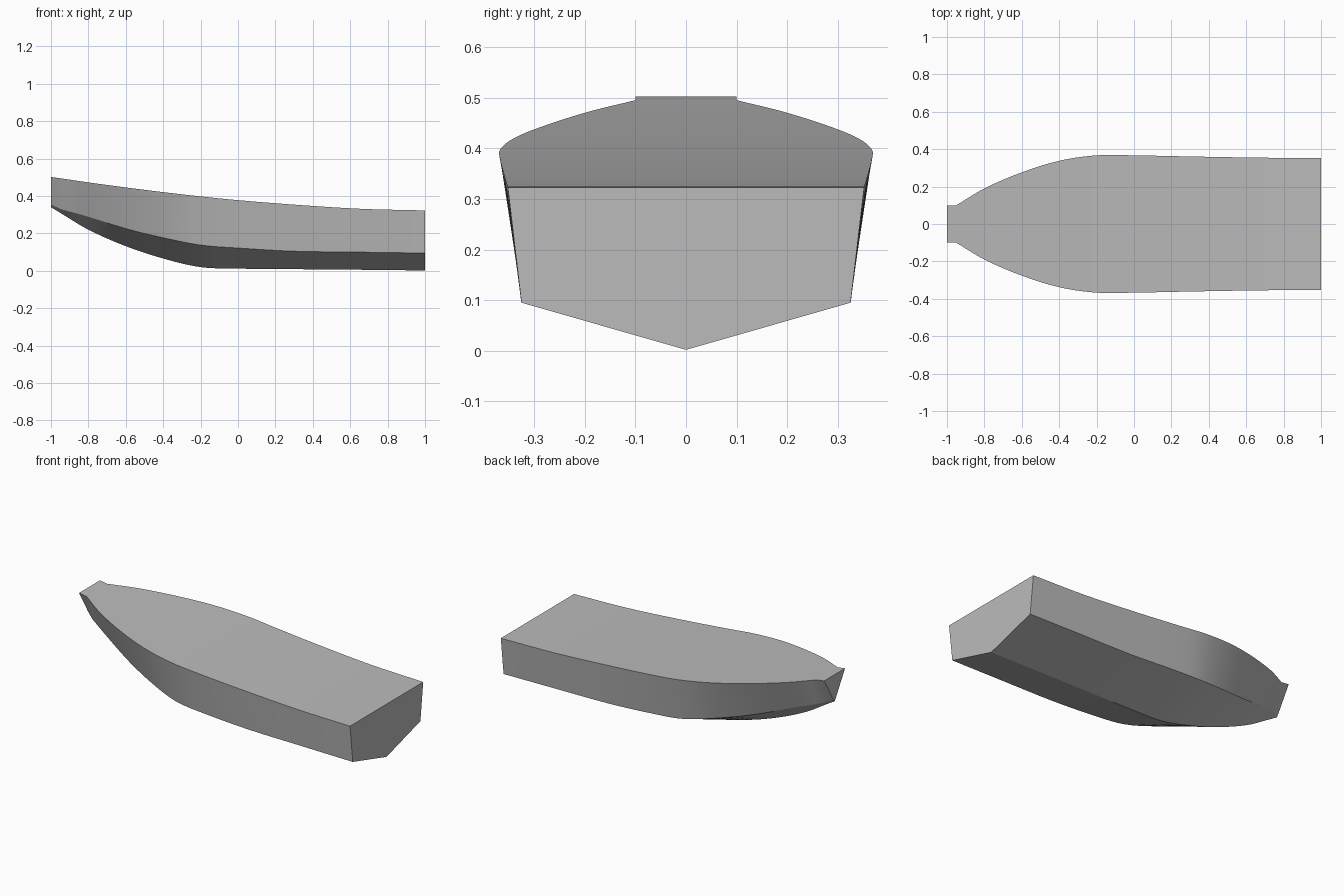
import bpy, bmesh, math

# Remove the default cube
cube = bpy.data.objects.get("Cube")
if cube:
    bpy.data.objects.remove(cube, do_unlink=True)

# Hull lines at shared stations, bow to stern
stations = [-1, -.95, -.8, -.6, -.4, -.2, 0, .3, .65, 1]
sheer_width = [.1, .1, .19, .276, .338, .367, .367, .361, .355, .352]
sheer_height = [.502, .495, .473, .446, .421, .398, .378, .354, .332, .323]
chine_width = [.012, .04, .11, .19, .26, .312, .325, .326, .326, .325]
chine_height = [.355, .331, .289, .226, .177, .138, .122, .105, .1, .095]
keel_height = [.34, .31, .22, .132, .066, .02, .012, .009, .006, .002]


def slope(line, i):
    """Tangent of a line at a station; the short bow piece stays straight."""
    a, b = max(i - 1, 1), min(i + 1, len(stations) - 1)
    return (line[b] - line[a]) / (stations[b] - stations[a])


def fair(line, i, t):
    """Cubic blend of a line between station i and the next."""
    if i == 0:
        return line[0] + (line[1] - line[0]) * t
    step = stations[i + 1] - stations[i]
    u = 1 - t
    return (line[i] * (1 + 2 * t) * u * u
            + line[i + 1] * (1 + 2 * u) * t * t
            + step * t * u * (slope(line, i) * u - slope(line, i + 1) * t))


def section(bm, i, t):
    """One ring of the hull: sheer, chine, keel, chine, sheer."""
    x = stations[i] + (stations[i + 1] - stations[i]) * t
    sw, sh, cw, ch, kh = [fair(line, i, t) for line in (
        sheer_width, sheer_height, chine_width, chine_height, keel_height)]
    ring = [(sw, sh), (cw, ch), (0, kh), (-cw, ch), (-sw, sh)]
    return [bm.verts.new((x, y, z)) for y, z in ring]


# Loft the hull and close it with a deck, bow plate and transom
bm = bmesh.new()
steps = 5
rings = [section(bm, 0, 0)]
for i in range(1, len(stations) - 1):
    rings += [section(bm, i, k / steps) for k in range(steps)]
rings.append(section(bm, len(stations) - 2, 1))
for a, b in zip(rings, rings[1:]):
    for k in range(5):
        n = (k + 1) % 5
        bm.faces.new((a[k], a[n], b[n], b[k]))
bm.faces.new(rings[0])
bm.faces.new(rings[-1])
bmesh.ops.recalc_face_normals(bm, faces=bm.faces)

mesh = bpy.data.meshes.new("boat_hull")
bm.to_mesh(mesh)
bm.free()
hull = bpy.data.objects.new("boat_hull", mesh)
bpy.context.collection.objects.link(hull)

# Plain grey paint
paint = bpy.data.materials.new("hull_grey")
paint.use_nodes = True
grey = (.5, .5, .5, 1)
paint.diffuse_color = grey
paint.node_tree.nodes["Principled BSDF"].inputs["Base Color"].default_value = grey
mesh.materials.append(paint)

# Smooth panels with crisp sheer, chine and keel
bpy.ops.object.select_all(action='DESELECT')
hull.select_set(True)
bpy.context.view_layer.objects.active = hull
bpy.ops.object.shade_smooth_by_angle(angle=math.radians(20))
